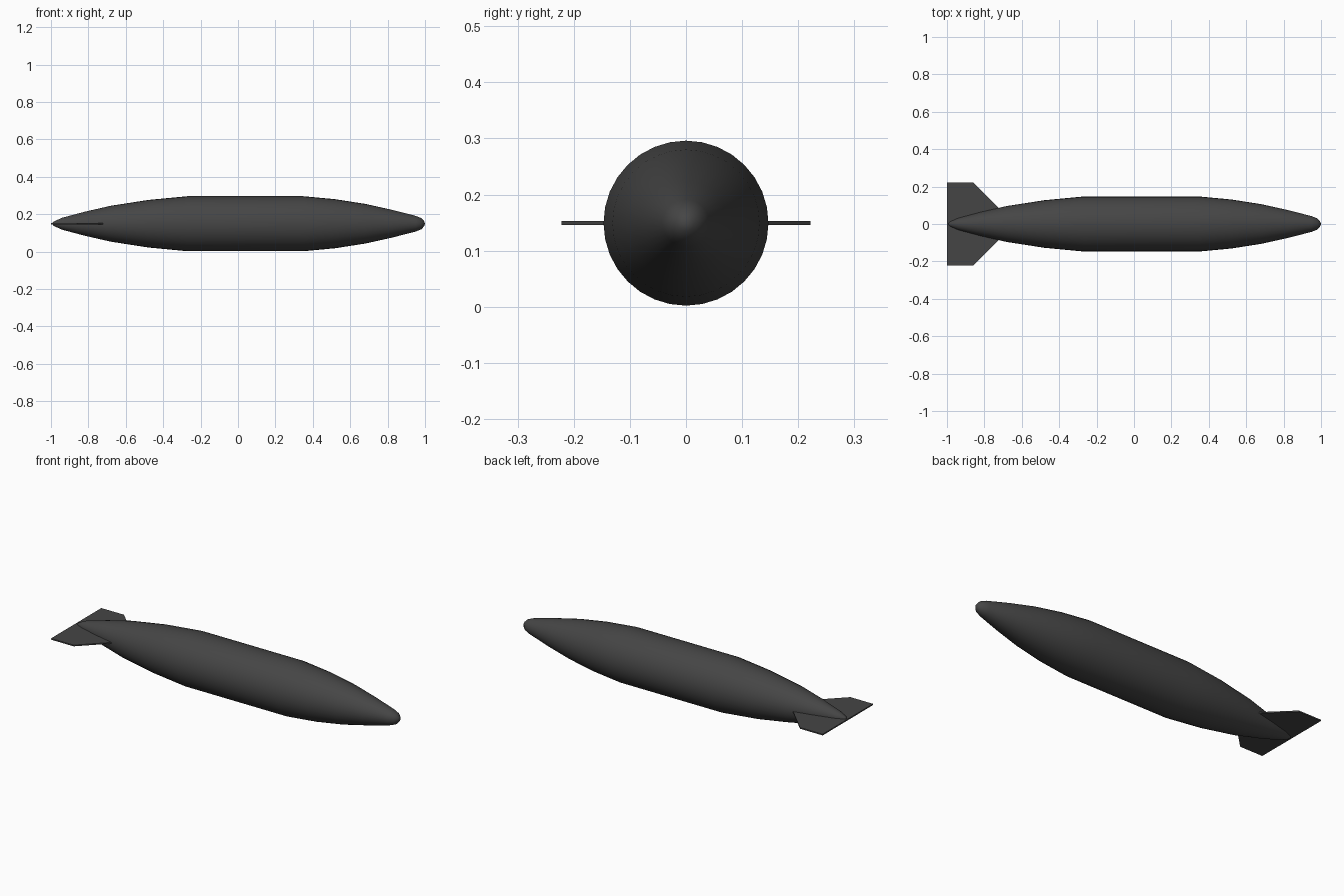
import bpy, bmesh, math
from mathutils import Matrix, Vector

if "Cube" in bpy.data.objects:
    bpy.data.objects.remove(bpy.data.objects["Cube"])

AXIS_Z = 0.149
SIDES = 32

dark = bpy.data.materials.new("dark_grey")
dark.diffuse_color = (0.06, 0.06, 0.06, 1)
dark.use_nodes = True
dark.node_tree.nodes["Principled BSDF"].inputs["Base Color"].default_value = dark.diffuse_color


def make_object(name, bm):
    bmesh.ops.recalc_face_normals(bm, faces=bm.faces[:])
    mesh = bpy.data.meshes.new(name)
    bm.to_mesh(mesh)
    bm.free()
    obj = bpy.data.objects.new(name, mesh)
    bpy.context.collection.objects.link(obj)
    mesh.materials.append(dark)
    obj.location.z = AXIS_Z
    return obj


# Hull: (x, radius) profile spun around the long axis
profile = [(-0.995, 0), (-0.985, 0.012), (-0.94, 0.032), (-0.82, 0.064),
           (-0.68, 0.096), (-0.48, 0.127), (-0.27, 0.147), (0.35, 0.147),
           (0.52, 0.131), (0.68, 0.106), (0.82, 0.075), (0.95, 0.042),
           (0.98, 0.030), (0.995, 0.014), (1.0, 0)]
bm = bmesh.new()
verts = [bm.verts.new((x, 0, r)) for x, r in profile]
edges = [bm.edges.new(pair) for pair in zip(verts, verts[1:])]
bmesh.ops.spin(bm, geom=verts + edges, cent=(0, 0, 0), axis=(1, 0, 0),
               angle=math.tau, steps=SIDES, use_merge=True)
bmesh.ops.remove_doubles(bm, verts=bm.verts[:], dist=1e-5)
hull = make_object("hull", bm)

# Tail fins: thin swept plate, mirrored across the hull
fin_outline = [(-1.0, 0), (-1.0, 0.222), (-0.86, 0.222), (-0.70, 0.064), (-0.70, 0)]
half = 0.0035
bm = bmesh.new()
face = bm.faces.new([bm.verts.new((x, y, -half)) for x, y in fin_outline])
top = bmesh.ops.extrude_face_region(bm, geom=[face])["geom"]
bmesh.ops.translate(bm, vec=(0, 0, 2 * half),
                    verts=[g for g in top if isinstance(g, bmesh.types.BMVert)])
# open the centre-line side so the halves join cleanly
inner = [f for f in bm.faces if all(abs(v.co.y) < 1e-6 for v in f.verts)]
bmesh.ops.delete(bm, geom=inner, context='FACES_ONLY')
fins = make_object("tail_fins", bm)
mirror = fins.modifiers.new("mirror", 'MIRROR')
mirror.use_axis = (False, True, False)

# Smooth hull, crisp fins
bpy.ops.object.select_all(action='DESELECT')
hull.select_set(True)
bpy.context.view_layer.objects.active = hull
bpy.ops.object.shade_smooth_by_angle(angle=math.radians(30))
